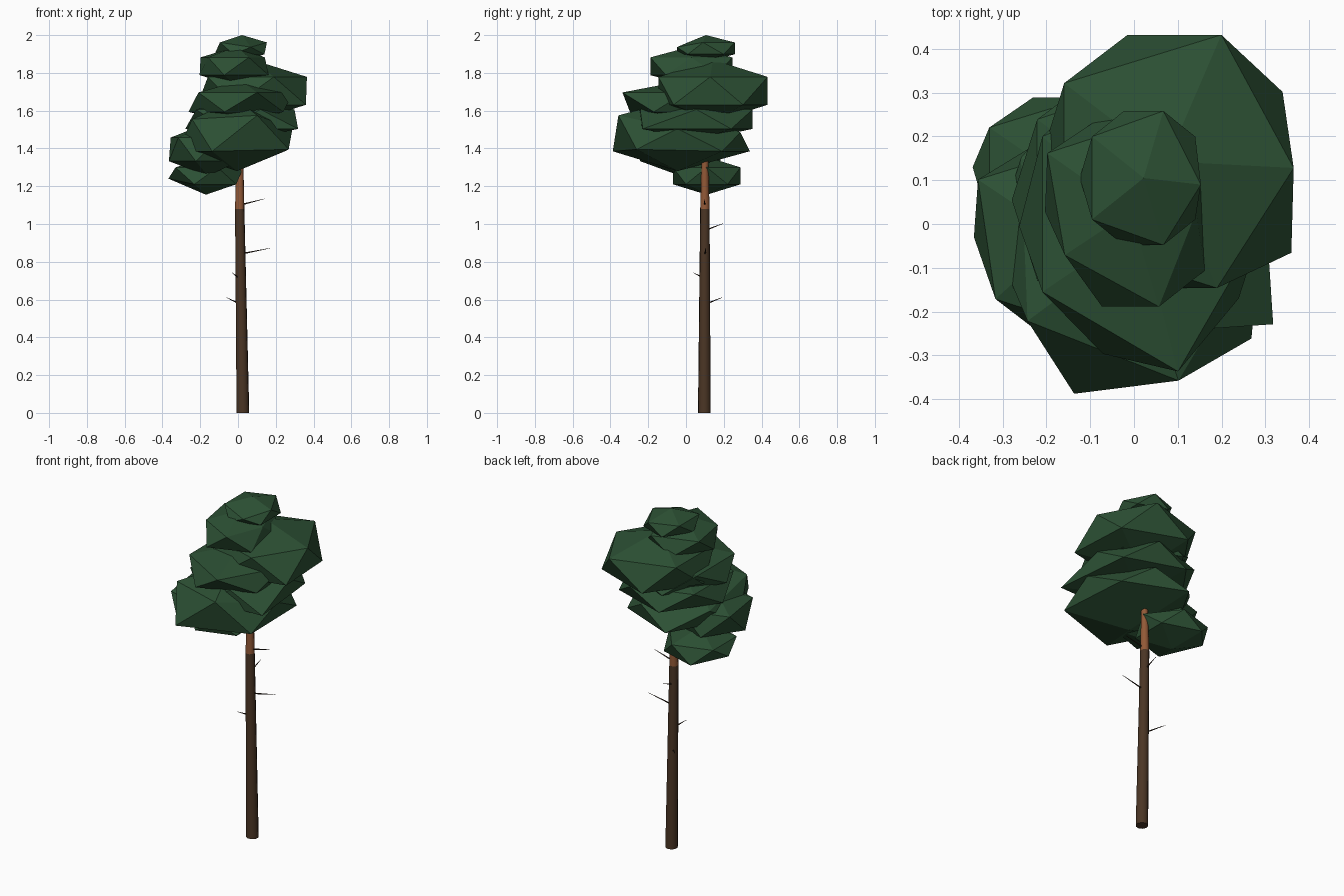
import bpy
import bmesh
from math import atan2, degrees
from mathutils import Vector, Matrix

cube = bpy.data.objects.get("Cube")
if cube:
    bpy.data.objects.remove(cube, do_unlink=True)


def make_material(name, color):
    mat = bpy.data.materials.new(name)
    mat.use_nodes = True
    rgba = (*color, 1)
    mat.diffuse_color = rgba
    shader = next(n for n in mat.node_tree.nodes if n.type == "BSDF_PRINCIPLED")
    shader.inputs["Base Color"].default_value = rgba
    shader.inputs["Roughness"].default_value = 0.9
    return mat


needles = make_material("needle green", (0.025, 0.08, 0.034))
bark = make_material("dark bark", (0.07, 0.036, 0.018))
young_bark = make_material("orange bark", (0.29, 0.1, 0.038))
dead_wood = make_material("dead wood", (0.035, 0.02, 0.012))


def finish(name, bm, *materials):
    mesh = bpy.data.meshes.new(name)
    bmesh.ops.recalc_face_normals(bm, faces=bm.faces)
    bm.to_mesh(mesh)
    bm.free()
    for mat in materials:
        mesh.materials.append(mat)
    obj = bpy.data.objects.new(name, mesh)
    bpy.context.scene.collection.objects.link(obj)
    return obj


def tapered_tube(name, stations, sides, *materials):
    """Loft rings through (centre, radius) stations and cap both ends."""
    bm = bmesh.new()
    axis = Vector(stations[-1][0]) - Vector(stations[0][0])
    turn = axis.to_track_quat("Z", "Y").to_matrix().to_4x4()
    rings = []
    for centre, radius in stations:
        place = Matrix.Translation(centre) @ turn
        rings.append(bmesh.ops.create_circle(
            bm, segments=sides, radius=radius, matrix=place)["verts"])
    for low, high in zip(rings, rings[1:]):
        for i in range(sides):
            j = (i + 1) % sides
            bm.faces.new((low[i], low[j], high[j], high[i]))
    bm.faces.new(rings[0])
    bm.faces.new(rings[-1])
    return finish(name, bm, *materials)


def foliage_clump(name, centre, radii, nudges):
    """Squashed icosphere; nudges move ring corners, keyed by their angle.

    Upper ring corners lie at 0, 72, 144, -72, -144 degrees and lower ring
    corners at 36, 108, 180, -36, -108, so the angle alone tells them apart.
    """
    bm = bmesh.new()
    bmesh.ops.create_icosphere(bm, subdivisions=1, radius=1)
    for vert in bm.verts:
        x, y, z = vert.co
        angle = abs(round(degrees(atan2(y, x)))) * (-1 if y < -0.01 else 1)
        vert.co = Vector(centre) + Vector(v * r for v, r in zip((x, y, z), radii))
        if abs(z) < 0.9:
            vert.co += Vector(nudges.get(angle, (0, 0, 0)))
    return finish(name, bm, needles)


# Leaning trunk: dark below, orange bark near the crown
BARK_TOP = 1.08
trunk = tapered_tube("trunk", [
    ((0.026, 0.097, 0.0), 0.034),
    ((0.009, 0.1, BARK_TOP), 0.025),
    ((0.01, 0.1, 1.36), 0.018),
    ((0.02, 0.1, 1.85), 0.008),
], 10, bark, young_bark)
for face in trunk.data.polygons:
    face.material_index = int(face.center.z > BARK_TOP)
bpy.context.view_layer.objects.active = trunk
trunk.select_set(True)
bpy.ops.object.shade_smooth_by_angle(angle=0.9)
trunk.select_set(False)

# Dead twigs on the bare trunk: root, tip
twigs = [
    ((0.01, 0.1, 1.1), (0.14, 0.095, 1.133)),
    ((0.01, 0.1, 0.84), (0.17, 0.105, 0.872)),
    ((0.01, 0.1, 0.965), (0.012, 0.195, 1.002)),
    ((0.01, 0.1, 0.71), (-0.032, 0.04, 0.742)),
    ((0.015, 0.1, 0.575), (-0.06, 0.19, 0.61)),
]
for number, (root, tip) in enumerate(twigs, 1):
    tapered_tube(f"twig_{number}", [(root, 0.005), (tip, 0.001)], 5, dead_wood)

# Faceted crown clumps: name, centre, radii, corner nudges
foliage_clump("crown_tip", (0.022, 0.105, 1.93), (0.163, 0.18, 0.07), {
    0: (-0.015, -0.015, 0), -72: (0, 0, -0.025)})
foliage_clump("crown_upper", (-0.008, 0.028, 1.835), (0.235, 0.255, 0.105), {
    0: (-0.06, 0, 0), 144: (-0.02, 0, 0), -144: (0.02, 0.035, 0),
    180: (0.015, 0, 0)})
foliage_clump("crown_back_left", (0.075, 0.143, 1.705), (0.324, 0.34, 0.165), {
    72: (0.035, 0, 0), 36: (0.03, -0.02, 0), 0: (0, -0.015, 0),
    -36: (0.05, -0.03, 0), -72: (0.025, 0, 0)})
foliage_clump("crown_middle", (0.015, -0.005, 1.645), (0.31, 0.39, 0.115), {
    -144: (0, 0.055, 0), -108: (0, 0.04, 0), -36: (0, 0.04, 0)})
foliage_clump("crown_side", (0.025, 0.055, 1.555), (0.34, 0.35, 0.115), {
    0: (-0.03, 0, 0), -36: (0.047, -0.1, 0)})
foliage_clump("crown_front", (-0.005, -0.045, 1.47), (0.35, 0.45, 0.19), {
    -72: (0.01, 0.07, 0.02), -144: (0.015, 0.06, 0), -108: (-0.035, 0.04, 0),
    -36: (0.02, 0.02, 0.01), 0: (-0.02, 0, -0.05), 72: (0, -0.05, -0.07),
    144: (0, -0.04, -0.07)})
foliage_clump("crown_right", (-0.16, -0.03, 1.395), (0.23, 0.25, 0.14), {
    -144: (0.01, -0.01, 0), 144: (-0.03, 0, 0)})
foliage_clump("crown_low", (-0.17, 0.11, 1.255), (0.222, 0.21, 0.1), {
    180: (0, 0.02, 0.03)})
